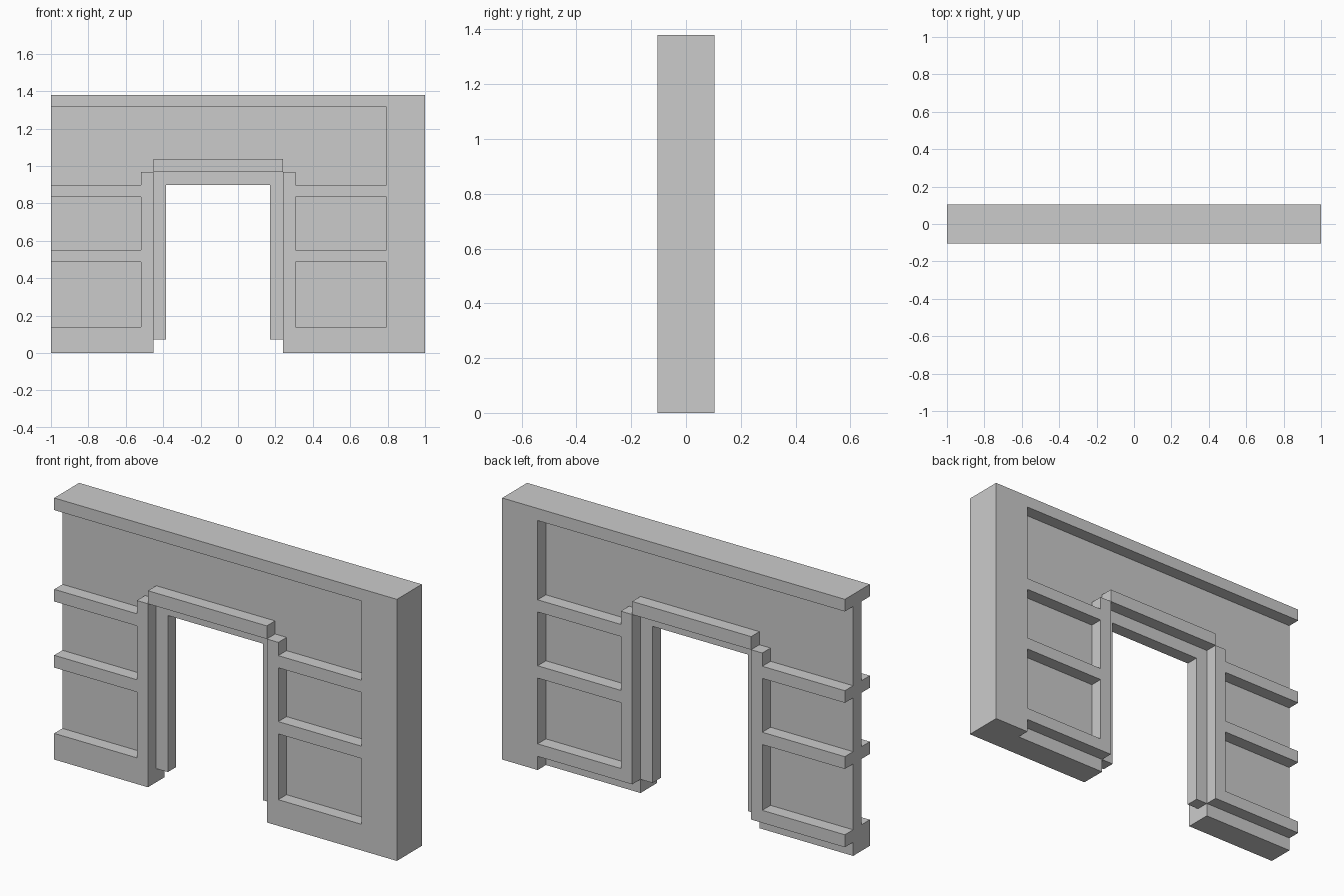
import bpy, bmesh

if "Cube" in bpy.data.objects:
    bpy.data.objects.remove(bpy.data.objects["Cube"])

D, C = 0.104, 0.035          # half depth of the trim and of the thin core
L, R = -0.453, 0.241         # door frame edges
OL, OR = -0.518, 0.308       # outer edges of the door posts
PX, TOP = 0.793, 1.38        # end pier edge, wall height


def prism(name, profile, y0, y1):
    """Extrude an (x, z) outline from y0 to y1."""
    bm = bmesh.new()
    face = bm.faces.new([bm.verts.new((x, y0, z)) for x, z in profile])
    ext = bmesh.ops.extrude_face_region(bm, geom=[face])
    verts = [v for v in ext["geom"] if isinstance(v, bmesh.types.BMVert)]
    bmesh.ops.translate(bm, verts=verts, vec=(0, y1 - y0, 0))
    bmesh.ops.recalc_face_normals(bm, faces=bm.faces)
    mesh = bpy.data.meshes.new(name)
    bm.to_mesh(mesh)
    bm.free()
    obj = bpy.data.objects.new(name, mesh)
    bpy.context.collection.objects.link(obj)
    return obj


def block(name, x0, x1, z0, z1, y0=-D, y1=D):
    return prism(name, [(x0, z0), (x1, z0), (x1, z1), (x0, z1)], y0, y1)


# Thin wall core with the stepped doorway
wall = prism("doorway_wall", [
    (-1, 0), (L, 0), (L, 0.072), (-0.385, 0.072), (-0.385, 0.898),
    (0.171, 0.898), (0.171, 0.072), (R, 0.072), (R, 0), (1, 0),
    (1, TOP), (-1, TOP)], -C, C)

# End pier, top beam and door lintel, standing proud on both sides
parts = [
    block("end_pier", PX, 1, 0, TOP),
    block("top_beam", -1, 1, 1.316, TOP),
    block("door_lintel", L, R, 0.968, 1.037),
]

# Posts, rails and base on each side of the door
for side, post, span in (("left", (OL, L), (-1, L)),
                         ("right", (R, OR), (R, 1))):
    parts.append(block(side + "_door_post", *post, 0.072, 0.968))
    for level, z0, z1 in (("lower", 0.072, 0.138), ("middle", 0.485, 0.55),
                          ("upper", 0.834, 0.898)):
        parts.append(block(f"{side}_{level}_rail", *span, z0, z1))
    # The base reaches the floor on the front only
    parts.append(block(side + "_base", *span, 0, 0.138, -D, C))

# Fuse everything into one clean solid
for part in parts:
    mod = wall.modifiers.new(part.name, 'BOOLEAN')
    mod.operation, mod.solver, mod.object = 'UNION', 'EXACT', part
graph = bpy.context.evaluated_depsgraph_get()
fused = bpy.data.meshes.new_from_object(wall.evaluated_get(graph))
wall.modifiers.clear()
wall.data = fused
for part in parts:
    bpy.data.objects.remove(part)
